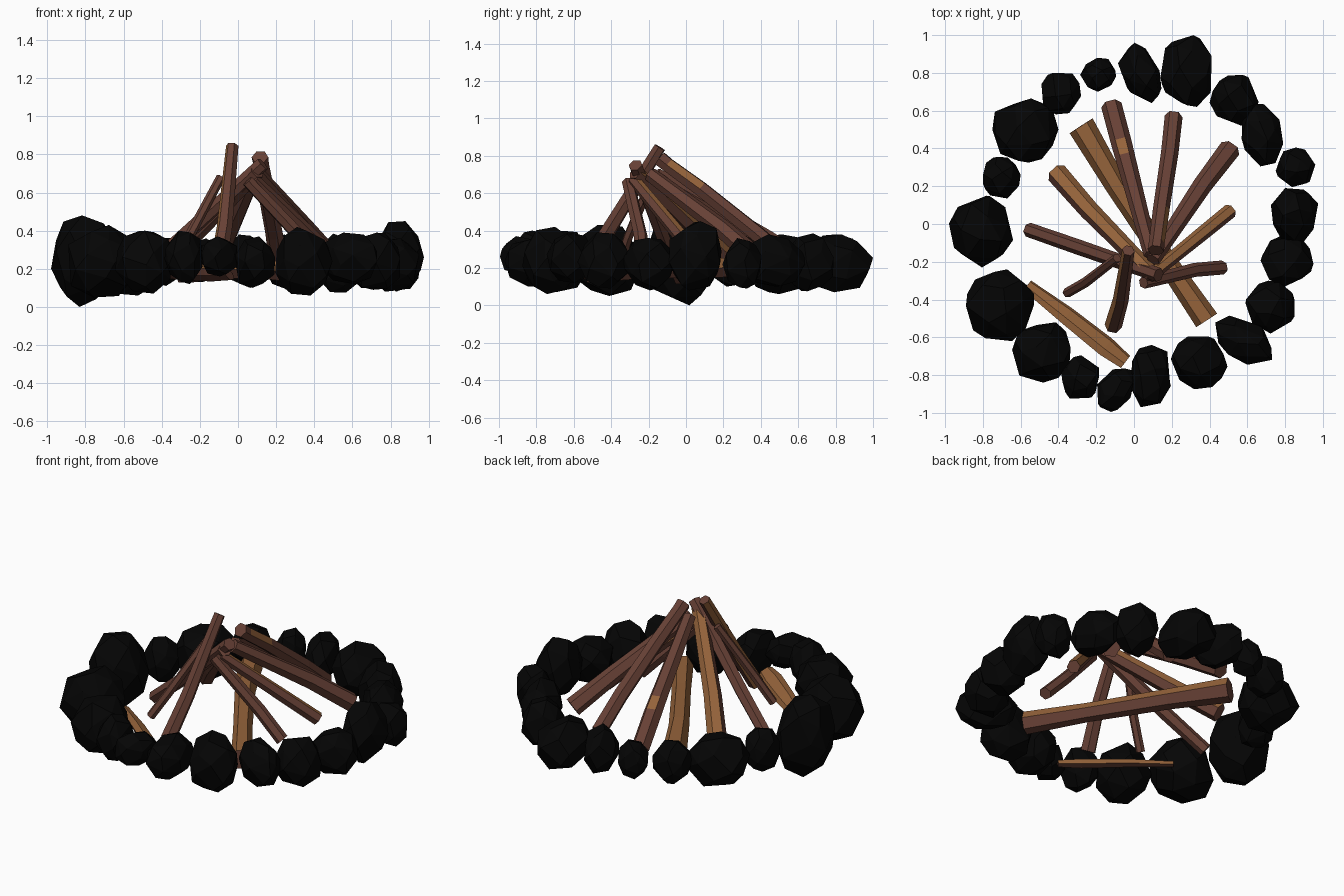
import bpy, bmesh, math, random
from mathutils import Vector

if "Cube" in bpy.data.objects:
    bpy.data.objects.remove(bpy.data.objects["Cube"])

random.seed(11)

def material(name, rgb):
    m = bpy.data.materials.new(name)
    m.diffuse_color = (*rgb, 1)
    m.use_nodes = True
    m.node_tree.nodes["Principled BSDF"].inputs["Base Color"].default_value = m.diffuse_color
    return m

STONE = material("charred stone", (0.0014, 0.0014, 0.0014))
BARK = material("dark bark", (0.135, 0.052, 0.036))
WOOD = material("split wood", (0.30, 0.125, 0.043))

def finish(bm, name, mats):
    bmesh.ops.recalc_face_normals(bm, faces=bm.faces[:])
    me = bpy.data.meshes.new(name)
    bm.to_mesh(me)
    bm.free()
    for m in mats:
        me.materials.append(m)
    ob = bpy.data.objects.new(name, me)
    bpy.context.collection.objects.link(ob)

# Faceted boulder: hull of a jittered sphere, fitted to a box
def stone(name, x, y, rx, ry, z0, z1, shear=0.0):
    bm = bmesh.new()
    n, spin = 26, random.uniform(0, 6)
    pts = []
    for i in range(n):
        c = 1 - 2 * (i + 0.5) / n
        s = math.sqrt(1 - c * c)
        a = i * 2.39996 + spin + random.uniform(-0.25, 0.25)
        p = Vector((s * math.cos(a), s * math.sin(a), c)) * random.uniform(0.93, 1.07)
        p.x += shear * p.y
        pts.append(p)
    lo = [min(p[k] for p in pts) for k in range(3)]
    hi = [max(p[k] for p in pts) for k in range(3)]
    box = ((x - rx, x + rx), (y - ry, y + ry), (z0, z1))
    for p in pts:
        bm.verts.new([b[0] + (p[k] - lo[k]) / (hi[k] - lo[k]) * (b[1] - b[0])
                      for k, b in enumerate(box)])
    res = bmesh.ops.convex_hull(bm, input=bm.verts[:])
    junk = {v for v in res["geom_interior"] + res["geom_unused"]
            if isinstance(v, bmesh.types.BMVert)}
    bmesh.ops.delete(bm, geom=list(junk), context='VERTS')
    bmesh.ops.dissolve_limit(bm, angle_limit=math.radians(12), verts=bm.verts[:], edges=bm.edges[:])
    finish(bm, name, [STONE])

# Six-sided log from base to top. stations: (t, radius, sideways bend, upward bend)
# split: (direction, threshold, segments) picks the faces showing bare wood
def log(name, base, top, stations, split=None, up=(0, 0, 1), flat=1.0):
    base, top = Vector(base), Vector(top)
    d = (top - base).normalized()
    side = d.cross(Vector(up)).normalized()
    nrm = side.cross(d)
    bm = bmesh.new()
    rings = []
    for t, r, bs, bu in stations:
        c = base.lerp(top, t) + side * bs + nrm * bu
        r *= 1.1
        rings.append([bm.verts.new(c + side * r * math.cos(k * math.pi / 3)
                                   + nrm * r * flat * math.sin(k * math.pi / 3)) for k in range(6)])
    seg_of = {}
    for s, (a, b) in enumerate(zip(rings, rings[1:])):
        for k in range(6):
            j = (k + 1) % 6
            seg_of[bm.faces.new((a[k], a[j], b[j], b[k]))] = s
    bm.faces.new(rings[0])
    bm.faces.new(rings[-1])
    bmesh.ops.recalc_face_normals(bm, faces=bm.faces[:])
    if split:
        way, limit, segs = Vector(split[0]).normalized(), split[1], split[2]
        for f, s in seg_of.items():
            if s in segs and f.normal.dot(way) > limit:
                f.material_index = 1
    finish(bm, name, [BARK, WOOD])

def taper(r0, r1, bs=0.0, bu=0.0):
    return [(0, r0, 0, 0), (0.35, (r0 * 1.1 + r1) / 2, bs, bu), (1, r1, 0, 0)]

# Ring of stones: x, y, half width, half depth, bottom, top, shear
ring = [
    (0.28, 0.81, .14, .19, .07, .38, 0), (0.03, 0.80, .115, .16, .10, .38, -.35),
    (-.19, 0.79, .095, .09, .13, .36, 0), (-.385, .69, .105, .11, .11, .365, 0),
    (-.575, .495, .175, .17, .06, .38, 0), (-.70, .245, .10, .11, .10, .37, 0),
    (-.81, -.04, .17, .19, .0, .48, 0), (-.71, -.43, .18, .19, .05, .43, 0),
    (-.49, -.68, .155, .16, .07, .40, 0), (-.285, -.81, .10, .115, .12, .40, 0),
    (-.10, -.88, .095, .115, .16, .37, .3), (.09, -.805, .105, .165, .10, .37, 0),
    (.345, -.735, .15, .14, .06, .42, 0), (.58, -.615, .15, .13, .12, .39, -.4),
    (.72, -.44, .13, .14, .09, .39, 0), (.81, -.20, .14, .135, .08, .36, 0),
    (.85, .05, .125, .14, .08, .45, 0), (.855, .30, .105, .105, .09, .36, 0),
    (.68, .47, .11, .165, .10, .38, -.2), (.53, .655, .13, .135, .075, .385, 0),
]
for i, s in enumerate(ring):
    stone(f"ring_stone_{i + 1}", *s)

# Logs lying low inside the ring
log("ground_log", (-.28, .52, .19), (.385, -.51, .18),
    [(0, .066, 0, 0), (.3, .054, .015, .015), (.7, .05, .01, .01), (1, .06, 0, 0)],
    ((0, 0, 1), .3, (0, 1, 2)))
log("ground_plank", (-.565, -.325, .18), (-.045, -.73, .17),
    [(0, .034, 0, 0), (.4, .05, 0, .005), (.8, .056, 0, 0), (1, .042, 0, 0)],
    ((.3, .3, .9), -.6, (0, 1, 2)), up=(.35, .35, .86), flat=.5)

# Leaning logs of the tepee
log("back_left_log", (-.12, .63, .22), (.09, -.16, .70),
    [(0, .05, 0, 0), (.26, .05, 0, .01), (.36, .048, 0, .01), (1, .036, 0, 0)],
    ((-.1, .3, 1), .8, (1,)))
log("back_log", (.21, .57, .22), (.115, -.14, .785),
    [(0, .043, 0, 0), (.28, .042, -.005, .01), (.7, .04, 0, .01), (.94, .038, 0, 0), (1, .04, 0, 0)],
    ((1, .2, .4), .75, (2,)))
log("back_right_log", (.51, .40, .23), (.10, -.19, .70), taper(.052, .036, .01, .01))
log("left_split_log", (-.41, .27, .20), (.10, -.27, .71), taper(.052, .038, .01, 0),
    ((0, .4, .8), .35, (0, 1)))
log("right_split_log", (.51, .07, .25), (.08, -.28, .67), taper(.036, .03),
    ((-.4, .5, .7), .3, (0, 1)))
log("right_log", (.47, -.23, .22), (.05, -.31, .66), taper(.034, .03, .015, 0))
log("left_log", (-.56, -.03, .14), (.13, -.27, .75), taper(.035, .035, 0, -.01))
log("front_left_stick", (-.355, -.365, .20), (-.09, -.18, .68), taper(.024, .022, .01, 0))
log("front_log", (-.11, -.54, .19), (-.03, -.14, .845), taper(.042, .03, .012, 0),
    ((-.7, .4, .5), .25, (0, 1)))
